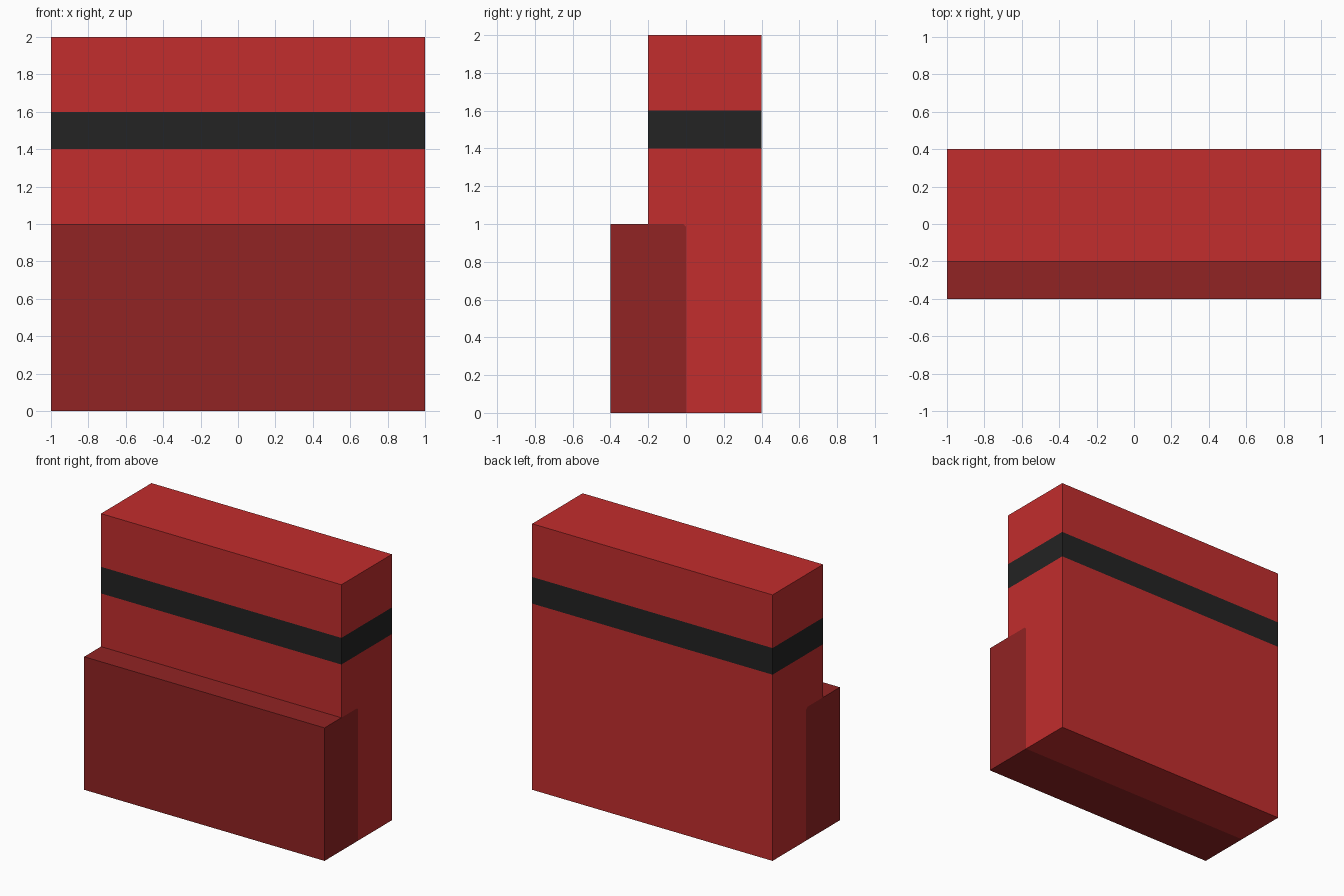
import bpy
import bmesh

cube = bpy.data.objects.get("Cube")
if cube:
    bpy.data.objects.remove(cube, do_unlink=True)


def make_material(name, rgb):
    """Flat material from 0-255 sRGB values."""
    lin = [((c / 255 + 0.055) / 1.055) ** 2.4 for c in rgb]
    mat = bpy.data.materials.new(name)
    mat.use_nodes = True
    mat.diffuse_color = (*lin, 1)
    bsdf = mat.node_tree.nodes["Principled BSDF"]
    bsdf.inputs["Base Color"].default_value = (*lin, 1)
    bsdf.inputs["Roughness"].default_value = 0.8
    return mat


RED = make_material("red", (194, 45, 45))
DARK_RED = make_material("dark red", (145, 35, 35))
BLACK = make_material("black", (35, 35, 35))


def extrude_profile(name, profile, materials, band=None):
    """Extrude a (y, z) profile across the full width; band = heights of a stripe."""
    bm = bmesh.new()
    face = bm.faces.new([bm.verts.new((-1, y, z)) for y, z in profile])
    new = bmesh.ops.extrude_face_region(bm, geom=[face])["geom"]
    verts = [v for v in new if isinstance(v, bmesh.types.BMVert)]
    bmesh.ops.translate(bm, verts=verts, vec=(2, 0, 0))
    if band:
        for z in band:
            bmesh.ops.bisect_plane(bm, geom=bm.verts[:] + bm.edges[:] + bm.faces[:],
                                   plane_co=(0, 0, z), plane_no=(0, 0, 1))
        for f in bm.faces:
            if band[0] < f.calc_center_median().z < band[1]:
                f.material_index = 1
    bmesh.ops.recalc_face_normals(bm, faces=bm.faces[:])
    mesh = bpy.data.meshes.new(name)
    bm.to_mesh(mesh)
    bm.free()
    for mat in materials:
        mesh.materials.append(mat)
    obj = bpy.data.objects.new(name, mesh)
    bpy.context.collection.objects.link(obj)
    return obj


C = 0.015  # small chamfer on the rear top edge of the pocket

# Main body, notched to receive the pocket, with a stripe all the way round
extrude_profile("body",
                [(0, 0), (0.4, 0), (0.4, 2), (-0.2, 2), (-0.2, 1), (-C, 1), (0, 1 - C)],
                [RED, BLACK], band=(1.4, 1.6))

# Darker front pocket, flush with the body's sides
extrude_profile("front_pocket",
                [(-0.4, 0), (0, 0), (0, 1 - C), (-C, 1), (-0.4, 1)],
                [DARK_RED])
